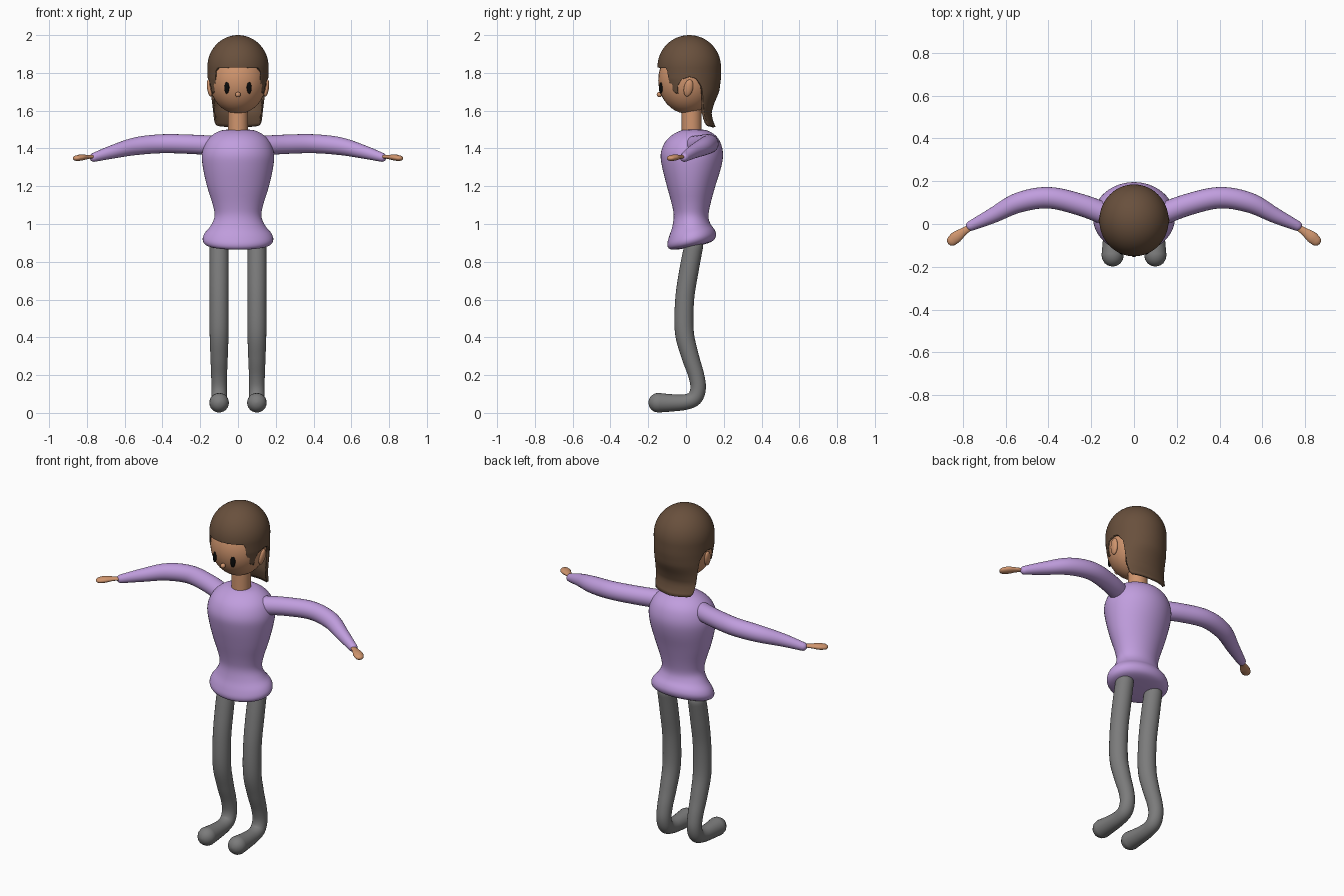
import bpy, bmesh
from math import sin, cos, pi, radians
from mathutils import Vector

cube = bpy.data.objects.get("Cube")
if cube:
    bpy.data.objects.remove(cube)


def material(name, rgb, rough=0.7):
    m = bpy.data.materials.new(name)
    m.use_nodes = True
    m.diffuse_color = (*rgb, 1)
    bsdf = m.node_tree.nodes["Principled BSDF"]
    bsdf.inputs["Base Color"].default_value = (*rgb, 1)
    bsdf.inputs["Roughness"].default_value = rough
    return m


SKIN = material("skin", (0.63, 0.30, 0.155))
HAIR = material("brown hair", (0.14, 0.08, 0.046))
SHIRT = material("lavender shirt", (0.53, 0.34, 0.73))
LEGS = material("grey trousers", (0.2, 0.2, 0.2))
BLACK = material("black eyes", (0.003, 0.003, 0.003))


def finish(name, bm, mat, angle=50):
    bmesh.ops.recalc_face_normals(bm, faces=bm.faces)
    me = bpy.data.meshes.new(name)
    bm.to_mesh(me)
    bm.free()
    me.materials.append(mat)
    me.shade_smooth()
    me.set_sharp_from_angle(angle=radians(angle))
    ob = bpy.data.objects.new(name, me)
    bpy.context.collection.objects.link(ob)
    return ob


def loft(name, rings, mat, cap_start=True, cap_end=True, angle=50):
    """Skin a list of closed rings of points."""
    bm = bmesh.new()
    rows = [[bm.verts.new(p) for p in ring] for ring in rings]
    n = len(rows[0])
    for a, b in zip(rows, rows[1:]):
        for i in range(n):
            j = (i + 1) % n
            bm.faces.new((a[i], a[j], b[j], b[i]))
    if cap_start:
        bm.faces.new(rows[0])
    if cap_end:
        bm.faces.new(rows[-1])
    return finish(name, bm, mat, angle)


def smooth_rows(rows, steps):
    """Catmull-Rom interpolation through rows of numbers."""
    out = []
    for k in range(len(rows) - 1):
        p0, p1 = rows[max(k - 1, 0)], rows[k]
        p2, p3 = rows[k + 1], rows[min(k + 2, len(rows) - 1)]
        for s in range(steps):
            t = s / steps
            out.append([b + t / 2 * (c - a + t * (2 * a - 5 * b + 4 * c - d + t * (3 * (b - c) + d - a)))
                        for a, b, c, d in zip(p0, p1, p2, p3)])
    return out + [list(rows[-1])]


def tube(name, path, mat, ref, flat=1.0, n=24, steps=6):
    """Round-ended tube through (x, y, z, radius) points."""
    pts = smooth_rows(path, steps)
    pos = [Vector(p[:3]) for p in pts]
    rad = [p[3] for p in pts]
    tan = [(pos[min(i + 1, len(pos) - 1)] - pos[max(i - 1, 0)]).normalized() for i in range(len(pos))]
    caps = [radians(a) for a in (85, 65, 45, 22)]
    secs = [(pos[0] - tan[0] * rad[0] * sin(a), tan[0], rad[0] * cos(a)) for a in caps]
    secs += list(zip(pos, tan, rad))
    secs += [(pos[-1] + tan[-1] * rad[-1] * sin(a), tan[-1], rad[-1] * cos(a)) for a in reversed(caps)]
    rings = []
    for c, t, r in secs:
        u = t.cross(ref).normalized()
        v = u.cross(t)
        rings.append([c + u * r * cos(2 * pi * i / n) + v * r * flat * sin(2 * pi * i / n) for i in range(n)])
    return loft(name, rings, mat)


def ball(name, loc, scale, mat, rot=(0, 0, 0)):
    bm = bmesh.new()
    bmesh.ops.create_uvsphere(bm, u_segments=32, v_segments=20, radius=1)
    ob = finish(name, bm, mat)
    ob.location, ob.scale, ob.rotation_euler = loc, scale, rot
    return ob


def lookup(table, x):
    """Linear interpolation in (x, value...) rows sorted by x."""
    if x <= table[0][0]:
        return table[0][1:]
    for a, b in zip(table, table[1:]):
        if x <= b[0]:
            t = (x - a[0]) / (b[0] - a[0])
            return [p + t * (q - p) for p, q in zip(a[1:], b[1:])]
    return table[-1][1:]


# Torso: height, half width, half depth, centre y, tilt of the ring
torso = [
    (0.878, 0.05, 0.03, 0.03, 0.2), (0.881, 0.13, 0.085, 0.03, 0.2),
    (0.892, 0.172, 0.118, 0.03, 0.2), (0.917, 0.187, 0.129, 0.03, 0.2),
    (0.95, 0.177, 0.121, 0.03, 0.17), (0.99, 0.145, 0.102, 0.028, 0.1),
    (1.04, 0.124, 0.092, 0.027, 0), (1.1, 0.133, 0.101, 0.027, 0),
    (1.2, 0.164, 0.128, 0.027, 0), (1.3, 0.186, 0.156, 0.03, 0),
    (1.37, 0.191, 0.165, 0.031, 0), (1.43, 0.172, 0.148, 0.035, 0),
    (1.47, 0.137, 0.115, 0.04, 0), (1.495, 0.09, 0.07, 0.043, 0),
    (1.5, 0.04, 0.035, 0.043, 0)]
rings = []
for z, rx, ry, yc, tilt in smooth_rows(torso, 4):
    ang = [2 * pi * i / 48 for i in range(48)]
    rings.append([(rx * cos(a), yc + ry * sin(a), z + tilt * ry * sin(a)) for a in ang])
loft("shirt_body", rings, SHIRT)

# Limbs, ears and eyes, once per side
X, Z = Vector((1, 0, 0)), Vector((0, 0, 1))
for side, s in (("left", 1), ("right", -1)):
    arm = [(0.13, 0.045, 1.415, 0.052), (0.25, 0.09, 1.422, 0.051), (0.4, 0.123, 1.425, 0.05),
           (0.54, 0.1, 1.412, 0.047), (0.66, 0.04, 1.383, 0.036), (0.762, -0.008, 1.353, 0.024)]
    tube(side + "_sleeve", [(s * x, y, z, r) for x, y, z, r in arm], SHIRT, Z)
    hand = [(0.76, -0.012, 1.356, 0.014), (0.795, -0.034, 1.355, 0.018),
            (0.83, -0.06, 1.352, 0.027), (0.85, -0.077, 1.349, 0.025)]
    tube(side + "_hand", [(s * x, y, z, r) for x, y, z, r in hand], SKIN, Z, flat=0.6)
    leg = [(0.04, 0.88, 0.05), (0.015, 0.75, 0.051), (-0.007, 0.6, 0.05), (-0.009, 0.43, 0.05),
           (0.022, 0.3, 0.046), (0.054, 0.2, 0.042), (0.064, 0.13, 0.041), (0.045, 0.078, 0.041),
           (-0.005, 0.057, 0.041), (-0.08, 0.053, 0.046), (-0.147, 0.054, 0.052)]
    tube(side + "_leg", [(s * 0.1, y, z, r) for y, z, r in leg], LEGS, X)
    ball(side + "_ear", (s * 0.15, 0.013, 1.72), (0.014, 0.024, 0.046), SKIN, (radians(-12), s * radians(8), 0))
    ball(side + "_eye", (s * 0.059, -0.132, 1.722), (0.0135, 0.009, 0.033), BLACK, (radians(-5), 0, s * radians(22)))

# Neck, head and nose
tube("neck", [(0, 0.03, 1.48, 0.053), (0, 0.03, 1.64, 0.053)], SKIN, X)
ball("head", (0, 0.008, 1.762), (0.153, 0.155, 0.178), SKIN)
ball("nose", (0, -0.141, 1.685), (0.014, 0.014, 0.014), SKIN)

# Hair: hem height by angle from the front, then shape by height
BROW, TOP = 1.832, 2.0
hem = [(0, 1.828), (42, 1.826), (46, 1.81), (50, 1.72), (53, 1.695), (60, 1.69), (66, 1.735), (75, 1.765),
       (90, 1.778), (102, 1.77), (112, 1.73), (118, 1.64), (123, 1.54), (130, 1.522), (180, 1.515)]
shape = [(1.51, 0.148, 0.088, 0.07), (1.55, 0.15, 0.08, 0.062), (1.59, 0.152, 0.085, 0.05),
         (1.64, 0.155, 0.112, 0.038), (1.7, 0.158, 0.15, 0.026), (1.77, 0.161, 0.167, 0.018),
         (BROW, 0.162, 0.168, 0.017)]
angles = list(range(0, 360, 2))
hair = []
for k in range(14):
    f = pi / 2 * (k + 0.3) / 14
    hair.append([(0.162 * sin(f) * sin(radians(a)), 0.017 - 0.168 * sin(f) * cos(radians(a)),
                  BROW + (TOP - BROW) * cos(f)) for a in angles])
for k in range(19):
    ring = []
    for a in angles:
        z = BROW + (lookup(hem, min(a, 360 - a))[0] - BROW) * k / 18
        rx, ry, yc = lookup(shape, z)
        ring.append((rx * sin(radians(a)), yc - ry * cos(radians(a)), z))
    hair.append(ring)
hair_ob = loft("hair", hair, HAIR, cap_end=False)
solid = hair_ob.modifiers.new("thickness", "SOLIDIFY")
solid.thickness = 0.014
solid.offset = -1
